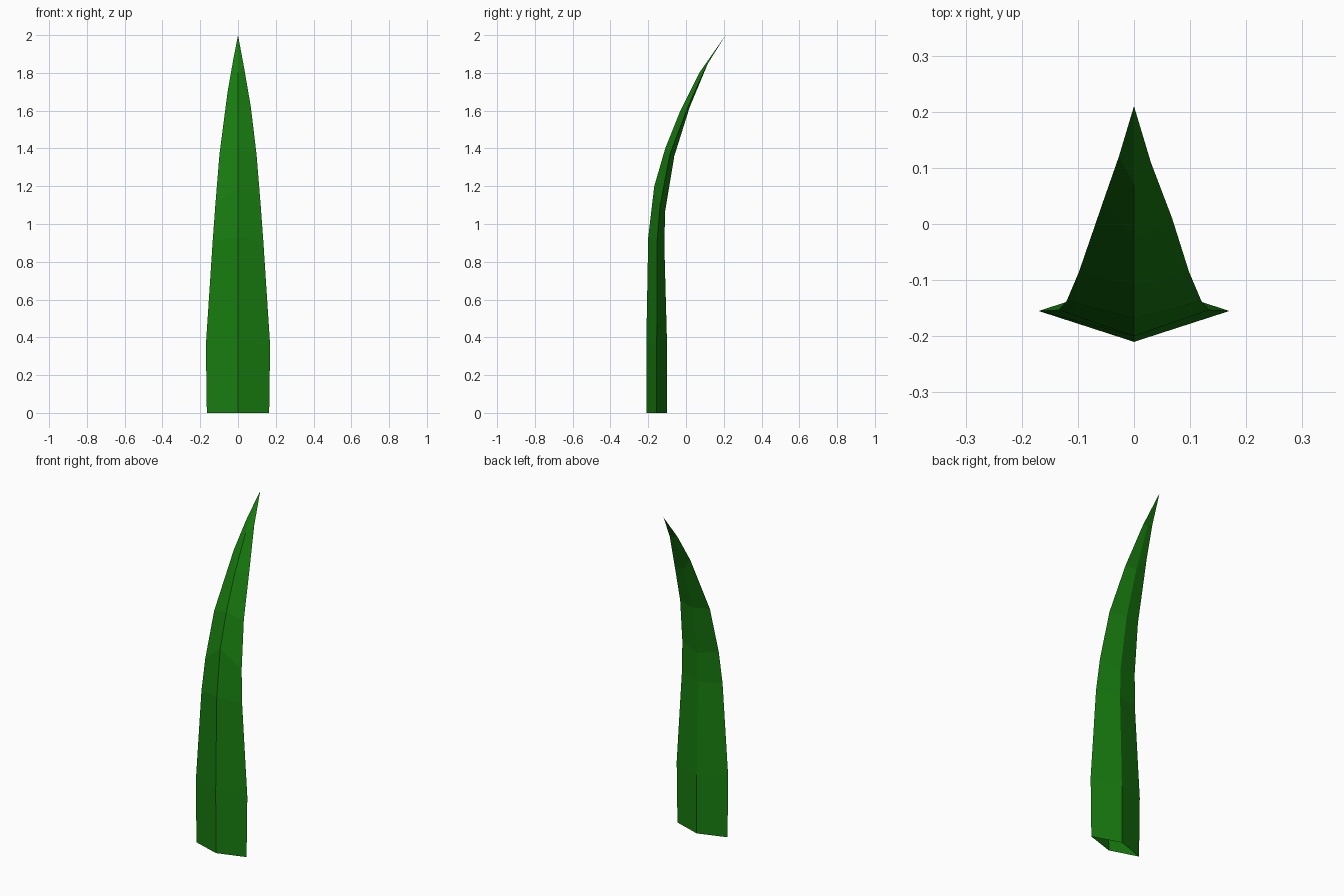
import bpy
import bmesh

if "Cube" in bpy.data.objects:
    bpy.data.objects.remove(bpy.data.objects["Cube"])

# Four long edges of the diamond section, each point as listed from base to near the tip
front = [(0, -.208, 0), (0, -.21, .38), (0, -.2, .93), (0, -.168, 1.2),
         (0, -.11, 1.4), (0, -.03, 1.6), (0, .07, 1.8)]
back = [(0, -.10, 0), (0, -.10, .35), (0, -.115, .9), (0, -.11, 1.07),
        (0, -.062, 1.36), (0, .02, 1.62), (0, .115, 1.85)]
side = [(.165, -.155, 0), (.17, -.155, .36), (.134, -.153, .91), (.12, -.137, 1.1),
        (.098, -.085, 1.37), (.068, .01, 1.62), (.03, .11, 1.84)]
# The left margin mirrors the right, apart from a slight offset near the tip
left = [(-x, y, z) for x, y, z in side]
left[5] = (-.055, .04, 1.70)
left[6] = (-.027, .12, 1.86)

# Blade: four-sided tapering shell, open at the base
bm = bmesh.new()
rings = [[bm.verts.new(p) for p in ring] for ring in zip(front, side, back, left)]
tip = bm.verts.new((0, .21, 2))
for a, b in zip(rings, rings[1:]):
    for i in range(4):
        j = (i + 1) % 4
        bm.faces.new((a[i], a[j], b[j], b[i]))
for i in range(4):
    bm.faces.new((rings[-1][i], rings[-1][(i + 1) % 4], tip))

mesh = bpy.data.meshes.new("grass_blade")
bm.to_mesh(mesh)
bm.free()
blade = bpy.data.objects.new("grass_blade", mesh)
bpy.context.collection.objects.link(blade)

# Green material
green = bpy.data.materials.new("grass_green")
green.diffuse_color = (.009, .2, .005, 1)
green.use_nodes = True
green.node_tree.nodes["Principled BSDF"].inputs["Base Color"].default_value = green.diffuse_color
mesh.materials.append(green)
